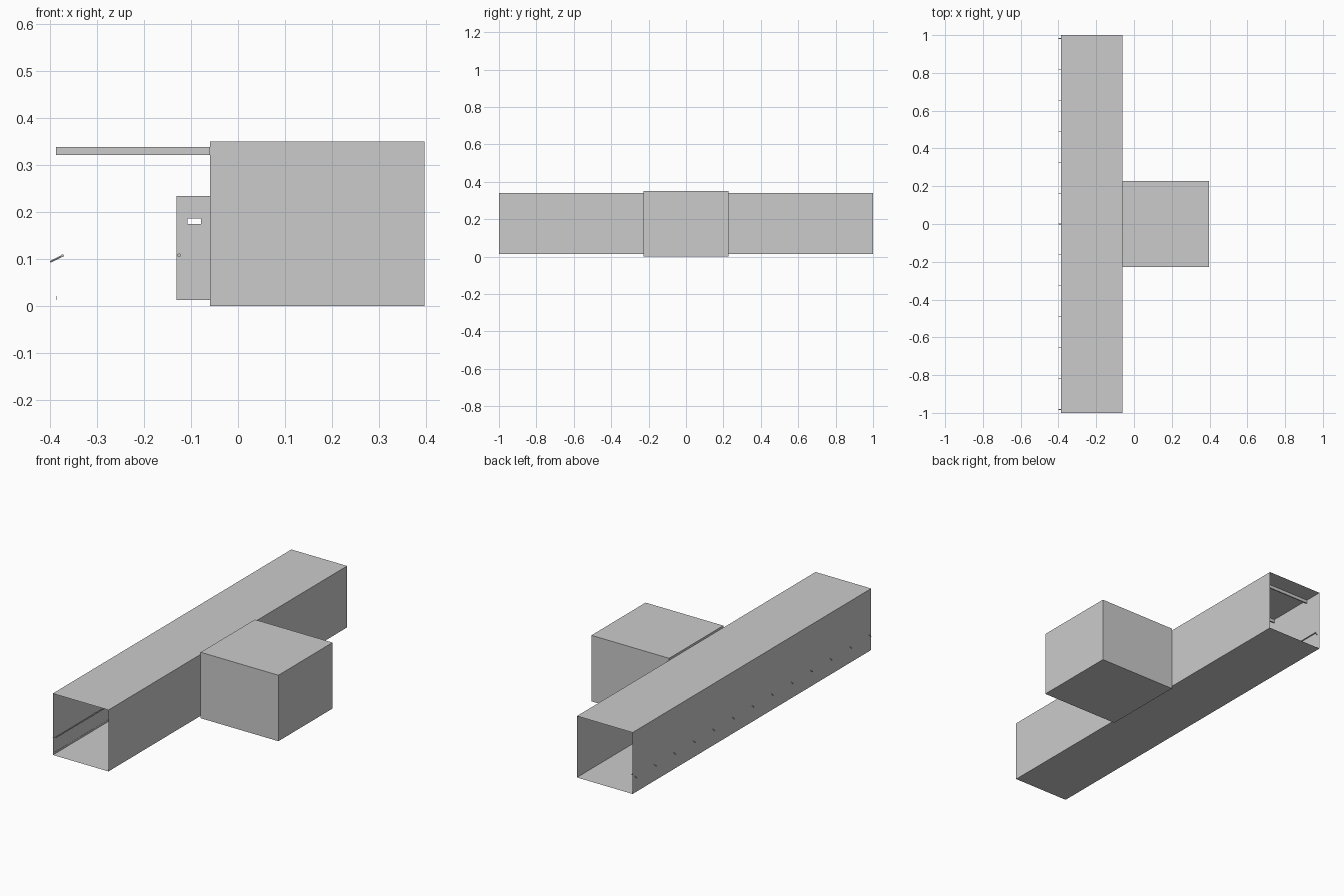
import bpy, bmesh, math
from mathutils import Vector

if "Cube" in bpy.data.objects:
    bpy.data.objects.remove(bpy.data.objects["Cube"])

X0, X1 = -0.387, -0.06      # long enclosure, left and right walls
Z0, Z1 = 0.013, 0.339       # its floor and ceiling


def finish(name, bm):
    mesh = bpy.data.meshes.new(name)
    bm.to_mesh(mesh)
    bm.free()
    ob = bpy.data.objects.new(name, mesh)
    bpy.context.collection.objects.link(ob)
    return ob


def add_box(bm, lo, hi):
    ret = bmesh.ops.create_cube(bm, size=1)
    for v in ret["verts"]:
        v.co = Vector([(a + b) / 2 + c * (b - a) for a, b, c in zip(lo, hi, v.co)])


def add_rod(bm, a, b, r, sides=8):
    a, b = Vector(a), Vector(b)
    d = b - a
    m = d.to_track_quat('Z', 'Y').to_matrix().to_4x4()
    m.translation = (a + b) / 2
    bmesh.ops.create_cone(bm, cap_ends=True, segments=sides, radius1=r,
                          radius2=r, depth=d.length, matrix=m)


# Long open-ended enclosure made of four thin sheets
bm = bmesh.new()
ring = [(X0, Z0), (X1, Z0), (X1, Z1), (X0, Z1)]
ends = [[bm.verts.new((x, y, z)) for x, z in ring] for y in (-1, 1)]
for i in range(4):
    j = (i + 1) % 4
    bm.faces.new((ends[0][i], ends[0][j], ends[1][j], ends[1][i]))
bmesh.ops.recalc_face_normals(bm, faces=bm.faces)
finish("long_enclosure", bm)

# Large side box
bm = bmesh.new()
add_box(bm, (-0.06, -0.227, 0), (0.396, 0.227, 0.35))
finish("side_box", bm)

# Cross slats under the ceiling
bm = bmesh.new()
for i in range(8):
    y = -0.9 + i * 1.8 / 7
    add_box(bm, (X0, y - 0.003, 0.321), (X1, y + 0.003, Z1 - 0.001))
finish("ceiling_slats", bm)

# Lengthwise rail inside the left wall, and low lip at the floor
bm = bmesh.new()
add_rod(bm, (-0.373, -0.985, 0.107), (-0.373, 0.985, 0.107), 0.003)
finish("inner_rail", bm)
bm = bmesh.new()
add_box(bm, (X0, -0.99, Z0), (X0 + 0.001, 0.99, 0.022))
finish("floor_lip", bm)

# Slanted pegs poking through the left wall
bm = bmesh.new()
for i in range(13):
    y = -0.982 + i * 1.964 / 12
    add_rod(bm, (-0.399, y, 0.094), (-0.371, y, 0.108), 0.0017, 6)
finish("slanted_pegs", bm)

# Slotted brackets in front of the side box, each framed around its slot
bm = bmesh.new()
for y in (-0.2, 0.2):
    for xa, xb, za, zb in ((-0.131, X1, Z0, 0.174), (-0.131, X1, 0.186, 0.234),
                           (-0.131, -0.107, 0.174, 0.186),
                           (-0.079, X1, 0.174, 0.186)):
        add_box(bm, (xa, y - 0.002, za), (xb, y + 0.002, zb))
finish("slotted_brackets", bm)

# Short shaft carried by the brackets
bm = bmesh.new()
add_rod(bm, (-0.125, -0.21, 0.108), (-0.125, 0.21, 0.108), 0.004)
finish("bracket_shaft", bm)
